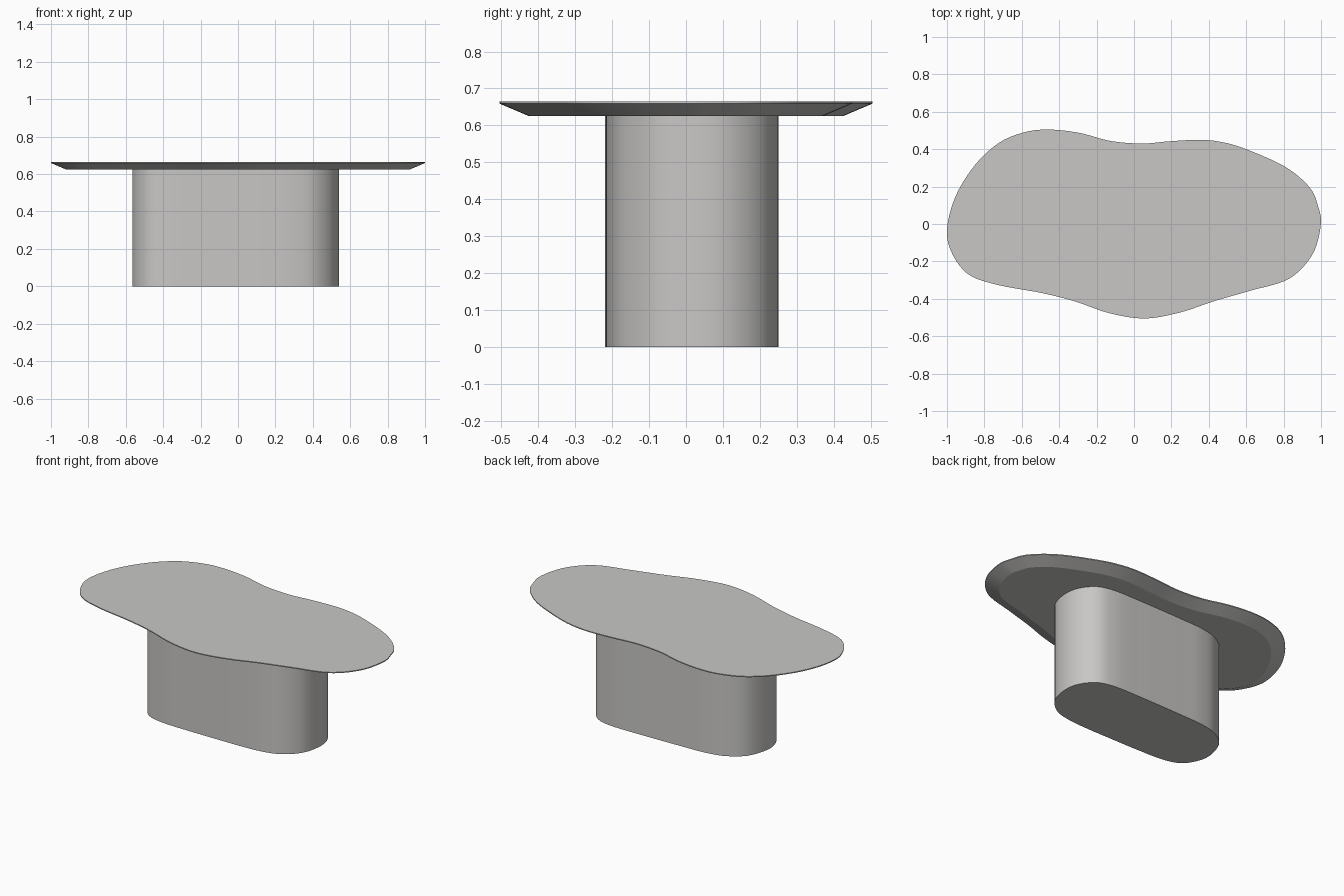
import bpy, bmesh
from mathutils import Vector

if "Cube" in bpy.data.objects:
    bpy.data.objects.remove(bpy.data.objects["Cube"])

stone = bpy.data.materials.new("warm_grey")
stone.diffuse_color = (0.58, 0.572, 0.56, 1)
stone.use_nodes = True
stone.node_tree.nodes["Principled BSDF"].inputs["Base Color"].default_value = stone.diffuse_color


def closed_curve(pts, steps, x0, x1, y0, y1):
    """Smooth closed curve through pts, fitted to the given bounds."""
    p = [Vector(q) for q in pts]
    n, out = len(p), []
    for i in range(n):
        a, b, c, d = p[i - 1], p[i], p[(i + 1) % n], p[(i + 2) % n]
        for k in range(steps):
            t = k / steps
            out.append(0.5 * (2 * b + (c - a) * t + (2 * a - 5 * b + 4 * c - d) * t * t
                              + (3 * b - a - 3 * c + d) * t ** 3))
    xs, ys = [v.x for v in out], [v.y for v in out]
    fx, fy = (x1 - x0) / (max(xs) - min(xs)), (y1 - y0) / (max(ys) - min(ys))
    return [Vector((x0 + (v.x - min(xs)) * fx, y0 + (v.y - min(ys)) * fy)) for v in out]


def inset(curve, dist):
    """Offset a counter-clockwise curve inwards."""
    out = []
    for i, v in enumerate(curve):
        t = (curve[(i + 1) % len(curve)] - curve[i - 1]).normalized()
        out.append(v + Vector((-t.y, t.x)) * dist)
    return out


def loft(name, curve, levels):
    """Stack rings of (inset, z) from bottom to top and cap both ends."""
    bm = bmesh.new()
    rings = [[bm.verts.new((v.x, v.y, z)) for v in inset(curve, d)] for d, z in levels]
    n = len(curve)
    for lo, hi in zip(rings, rings[1:]):
        for i in range(n):
            j = (i + 1) % n
            bm.faces.new((lo[i], lo[j], hi[j], hi[i]))
    bm.faces.new(rings[0][::-1])
    bm.faces.new(rings[-1])
    me = bpy.data.meshes.new(name)
    bm.to_mesh(me)
    bm.free()
    me.materials.append(stone)
    ob = bpy.data.objects.new(name, me)
    bpy.context.collection.objects.link(ob)
    bpy.ops.object.select_all(action='DESELECT')
    ob.select_set(True)
    bpy.context.view_layer.objects.active = ob
    bpy.ops.object.shade_smooth_by_angle(angle=0.35)


# Free-form table top with a chamfered underside
top_pts = [(1, 0), (.985, .1), (.94, .2), (.81, .31), (.6, .405), (.47, .443), (.35, .455),
           (.19, .447), (.04, .435), (-.13, .45), (-.29, .492), (-.45, .51), (-.58, .497),
           (-.72, .44), (-.85, .32), (-.955, .15), (-1, -.03), (-.97, -.16), (-.88, -.27),
           (-.72, -.325), (-.5, -.365), (-.32, -.41), (-.13, -.475), (.06, -.503),
           (.25, -.47), (.43, -.41), (.62, -.355), (.83, -.29), (.955, -.16)]
top = closed_curve(top_pts, 6, -1, 1, -.505, .505)
loft("table_top", top, [(.08, .625), (0, .659), (0, .665)])

# Solid pedestal with rounded ends
base_pts = [(.54, .04), (.52, .14), (.45, .22), (.34, .248), (.17, .25), (0, .247),
            (-.15, .243), (-.3, .236), (-.42, .207), (-.52, .13), (-.565, 0), (-.55, -.1),
            (-.49, -.18), (-.38, -.213), (-.2, -.22), (0, -.22), (.15, -.219),
            (.3, -.21), (.42, -.175), (.51, -.085)]
base = closed_curve(base_pts, 6, -.565, .54, -.22, .25)
loft("pedestal", base, [(0, 0), (0, .626)])
